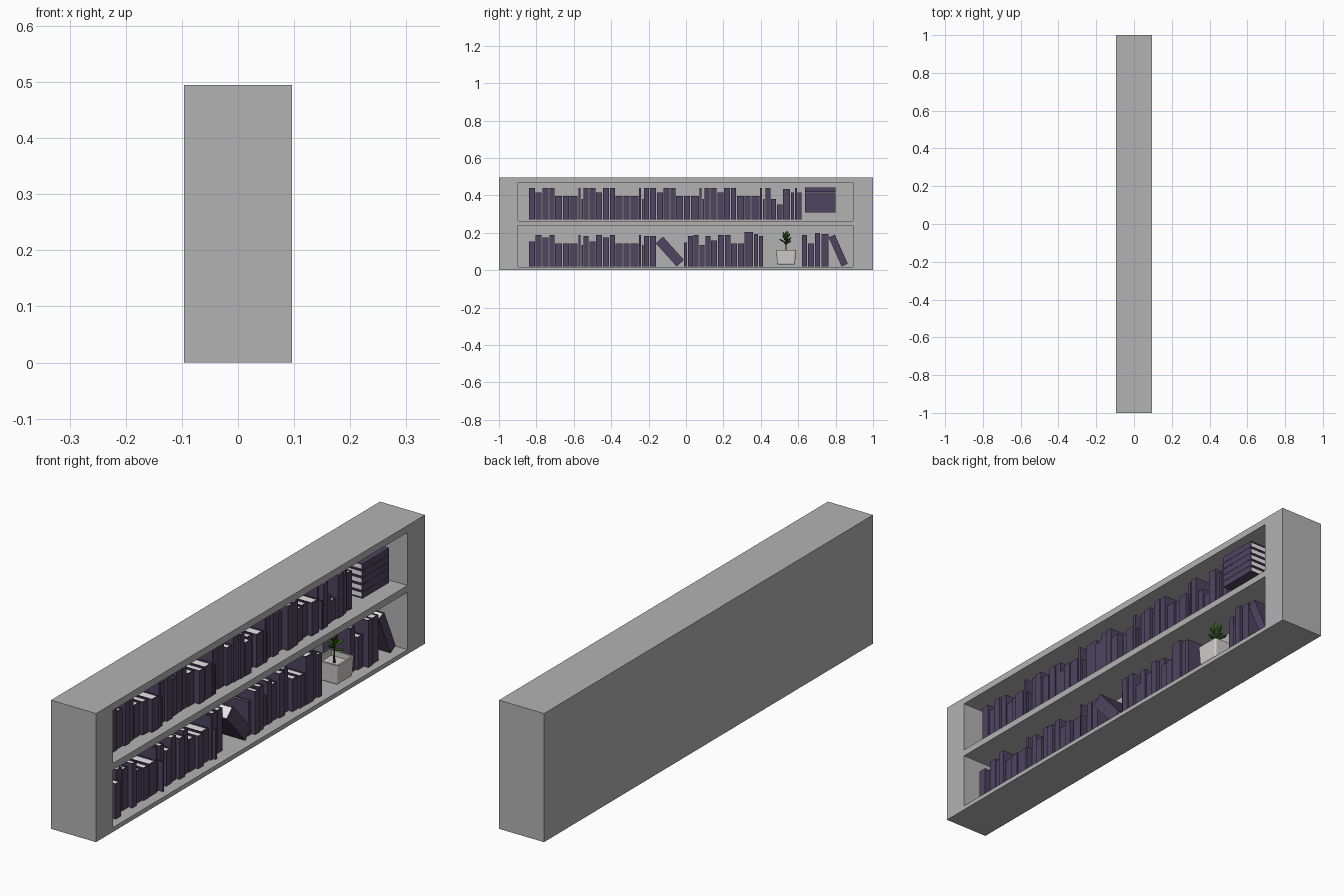
import bpy, bmesh, math, random
from mathutils import Matrix, Vector

if "Cube" in bpy.data.objects:
    bpy.data.objects.remove(bpy.data.objects["Cube"])

random.seed(4)


def material(name, rgb):
    m = bpy.data.materials.new(name)
    m.diffuse_color = (*rgb, 1)
    m.use_nodes = True
    m.node_tree.nodes["Principled BSDF"].inputs["Base Color"].default_value = m.diffuse_color
    return m


GREY = material("shelf grey", (0.45, 0.45, 0.45))
COVER = material("cover purple", (0.075, 0.058, 0.115))
PAGE = material("page white", (0.85, 0.85, 0.85))
POT = material("pot off white", (0.62, 0.61, 0.58))
LEAF = material("leaf green", (0.03, 0.10, 0.01))
STEM = material("stem brown", (0.035, 0.035, 0.015))


def box(bm, lo, hi, mat=0, mx=Matrix()):
    lo, hi = Vector(lo), Vector(hi)
    size = Matrix.Diagonal((*(hi - lo), 1))
    r = bmesh.ops.create_cube(bm, size=1, matrix=mx @ Matrix.Translation((lo + hi) / 2) @ size)
    for f in {f for v in r["verts"] for f in v.link_faces}:
        f.material_index = mat
    return r["verts"]


def finish(bm, name, mats):
    me = bpy.data.meshes.new(name)
    bm.to_mesh(me)
    bm.free()
    for m in mats:
        me.materials.append(m)
    ob = bpy.data.objects.new(name, me)
    bpy.context.collection.objects.link(ob)
    return ob


# Case: solid block with two openings cut into the +x side
bm = bmesh.new()
box(bm, (-0.096, -1, 0), (0.096, 1, 0.495))
case = finish(bm, "bookcase", [GREY])
cutters = []
for i, (z0, z1) in enumerate([(0.017, 0.238), (0.264, 0.468)]):
    bm = bmesh.new()
    box(bm, (-0.078, -0.898, z0), (0.2, 0.894, z1))
    c = finish(bm, f"opening_cutter_{i}", [GREY])
    c.hide_render = True
    cutters.append(c)
    mod = case.modifiers.new(f"opening_{i}", "BOOLEAN")
    mod.operation, mod.solver, mod.object = "DIFFERENCE", "EXACT", c
dg = bpy.context.evaluated_depsgraph_get()
cut_mesh = bpy.data.meshes.new_from_object(case.evaluated_get(dg))
case.modifiers.clear()
case.data = cut_mesh
for c in cutters:
    bpy.data.objects.remove(c)


# Book: two boards and a spine around a recessed page block, spine on +x
def book(bm, w, h, mx, front=0.055, back=-0.073):
    t = min(0.004, w * 0.22)
    box(bm, (back, 0, 0), (front, t, h), 0, mx)
    box(bm, (back, w - t, 0), (front, w, h), 0, mx)
    box(bm, (front - t, t, 0), (front, w - t, h), 0, mx)
    box(bm, (back + 0.004, t, 0.003), (front - t, w - t, h - 0.003), 1, mx)


def row(name, y, z, items, gap=0.0043):
    bm = bmesh.new()
    for w, h in items:
        w /= 187
        book(bm, w, h, Matrix.Translation((0, y, z)), random.uniform(0.045, 0.072))
        y += w + gap
    finish(bm, name, [COVER, PAGE])


WIDTHS = [6, 6, 6, 5, 7, 6, 8, 2, 1.5, 5]
UP = [.17, .145, .17, .17, .127, .127, .127, .17, .11, .17]
LOW = [.135, .17, .157, .17, .125, .125, .125, .17, .115, .165]
UP_END = [(5, .11), (5.5, .08), (7, .165), (3, .145), (2, .17), (4, .145)]
LOW_MID = [(3, .13), (5, .165), (5, .17), (5, .115), (5, .165), (6, .14), (6, .17),
           (5.5, .17), (6, .125), (6, .125), (8.5, .185), (4, .175), (4, .165)]
LOW_END = [(5, .17), (6, .125), (5, .18), (7, .175)]
row("upper_books", -0.84, 0.27, list(zip(WIDTHS, UP)) * 4 + UP_END)
row("lower_books_left", -0.84, 0.019, list(zip(WIDTHS, LOW)) * 2 + [(6, .165)])
row("lower_books_middle", -0.01, 0.019, LOW_MID)
row("lower_books_right", 0.62, 0.019, LOW_END, 0.006)

# Leaning books
for name, y, w, h, a in [("leaning_book_middle", -0.05, .052, .167, 42),
                         ("leaning_book_end", 0.832, .036, .17, 24)]:
    bm = bmesh.new()
    mx = Matrix.Translation((0, y, 0.02)) @ Matrix.Rotation(math.radians(a), 4, "X")
    book(bm, w, h, mx, 0.066)
    finish(bm, name, [COVER, PAGE])

# Flat stack of books
bm = bmesh.new()
for i in range(5):
    z = 0.443 - i * 0.027
    mx = Matrix.Translation((0, 0.635, z)) @ Matrix.Rotation(math.radians(-90), 4, "X")
    book(bm, 0.026, 0.163, mx, 0.085, -0.04)
finish(bm, "book_stack", [COVER, PAGE])

# Plant pot: tapered square with rounded edges and a sunken top
PX, PY, PZ = 0.035, 0.535, 0.03
bm = bmesh.new()
vs = box(bm, (PX - .05, PY - .052, PZ), (PX + .05, PY + .052, 0.108))
for v in vs:
    if v.co.z < 0.05:
        v.co.x = PX + (v.co.x - PX) * 0.92
        v.co.y = PY + (v.co.y - PY) * 0.92
edges = [e for e in bm.edges if min(v.co.z for v in e.verts) < 0.05]
bmesh.ops.bevel(bm, geom=edges, offset=0.008, segments=3, affect="EDGES", profile=0.5)
top = max(bm.faces, key=lambda f: f.calc_center_median().z)
bmesh.ops.inset_region(bm, faces=[top], thickness=0.007)
inner = bmesh.ops.extrude_face_region(bm, geom=[top])["geom"]
for v in inner:
    if isinstance(v, bmesh.types.BMVert):
        v.co.z -= 0.02
if top.is_valid:
    bmesh.ops.delete(bm, geom=[top], context="FACES")
bmesh.ops.recalc_face_normals(bm, faces=bm.faces)
finish(bm, "plant_pot", [POT])

# Plant: thin stem with pointed leaves
bm = bmesh.new()
bmesh.ops.create_cone(bm, cap_ends=True, segments=6, radius1=0.004, radius2=0.002, depth=0.085,
                      matrix=Matrix.Translation((PX, PY, 0.13)))
finish(bm, "plant_stem", [STEM])
bm = bmesh.new()
for i in range(9):
    tilt = 75 - i * 7
    mx = (Matrix.Translation((PX, PY, 0.138 + i * 0.004))
          @ Matrix.Rotation(math.radians(i * 137.5), 4, "Z")
          @ Matrix.Rotation(math.radians(tilt), 4, "Y")
          @ Matrix.Translation((0, 0, 0.022)) @ Matrix.Diagonal((0.004, 0.010, 0.020, 1)))
    bmesh.ops.create_uvsphere(bm, u_segments=8, v_segments=6, radius=1, matrix=mx)
finish(bm, "plant_leaves", [LEAF])
